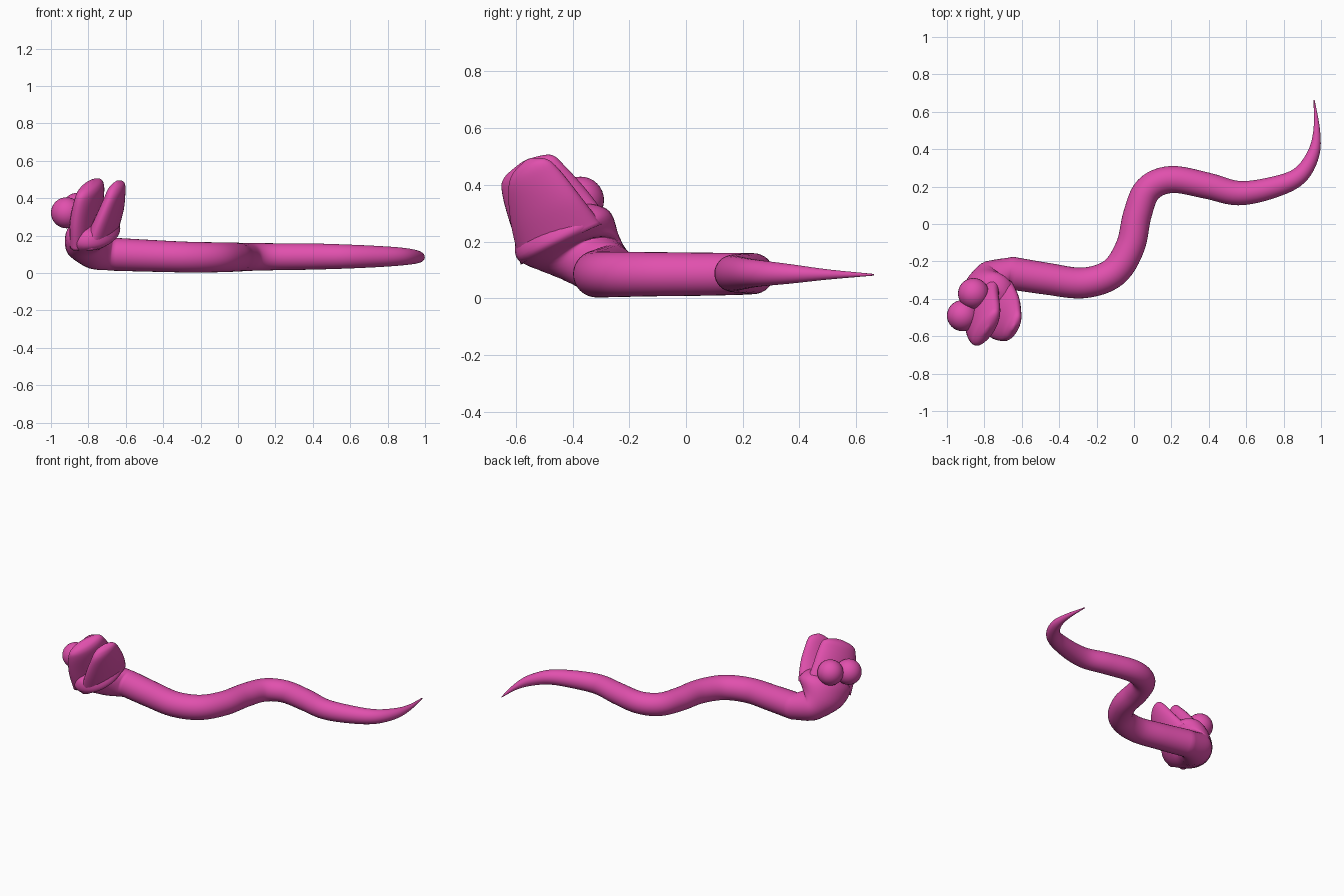
import bpy, bmesh, math
from mathutils import Vector

pink = bpy.data.materials.new("pink")
pink.diffuse_color = (0.75, 0.08, 0.42, 1)


def catmull(rows, steps):
    """Smoothly interpolate rows of numbers."""
    p = [rows[0]] + list(rows) + [rows[-1]]
    out = []
    for i in range(1, len(p) - 2):
        for s in range(steps):
            t = s / steps
            out.append([0.5 * (2 * b + (c - a) * t + (2 * a - 5 * b + 4 * c - d) * t * t
                               + (3 * b - a - 3 * c + d) * t ** 3)
                        for a, b, c, d in zip(p[i - 1], p[i], p[i + 1], p[i + 2])])
    return out + [list(rows[-1])]


def loft(name, rings, sides=32):
    """Skin elliptical rings; each row is centre, half axis a, half axis b."""
    bm = bmesh.new()
    loops = []
    for r in rings:
        c, a, b = Vector(r[0:3]), Vector(r[3:6]), Vector(r[6:9])
        loops.append([bm.verts.new(c + a * math.cos(2 * math.pi * k / sides)
                                   + b * math.sin(2 * math.pi * k / sides))
                      for k in range(sides)])
    for u, v in zip(loops, loops[1:]):
        for k in range(sides):
            j = (k + 1) % sides
            bm.faces.new((u[k], u[j], v[j], v[k]))
    bm.faces.new(loops[0])
    bm.faces.new(loops[-1])
    bmesh.ops.recalc_face_normals(bm, faces=bm.faces)
    for f in bm.faces:
        f.smooth = True
    me = bpy.data.meshes.new(name)
    bm.to_mesh(me)
    bm.free()
    me.materials.append(pink)
    ob = bpy.data.objects.new(name, me)
    bpy.context.collection.objects.link(ob)
    return ob


# body: winding path from tail tip to neck (x, y, z, radius)
path = [(0.963, 0.662, 0.083, 0.003), (0.977, 0.50, 0.084, 0.018), (0.957, 0.37, 0.086, 0.034),
        (0.88, 0.255, 0.088, 0.047), (0.74, 0.195, 0.088, 0.057), (0.56, 0.165, 0.088, 0.065),
        (0.39, 0.205, 0.088, 0.07), (0.2, 0.238, 0.087, 0.072), (0.075, 0.185, 0.086, 0.074),
        (0.018, 0.05, 0.085, 0.076), (-0.02, -0.12, 0.085, 0.078), (-0.11, -0.26, 0.084, 0.08),
        (-0.27, -0.315, 0.085, 0.082), (-0.47, -0.292, 0.092, 0.085), (-0.66, -0.262, 0.1, 0.088)]
pts = catmull(path, 6)
rings = []
for i, p in enumerate(pts):
    q0, q1 = pts[max(i - 1, 0)], pts[min(i + 1, len(pts) - 1)]
    t = (Vector(q1[:3]) - Vector(q0[:3])).normalized()
    side = t.cross(Vector((0, 0, 1))).normalized()
    rings.append([*p[:3], *(side * p[3]), *(side.cross(t) * p[3])])

# neck and back of the head, curling upward
head = [rings[-1],
        (-0.76, -0.31, 0.12, -0.02, 0.105, 0.04, 0.05, -0.03, 0.085),
        (-0.79, -0.37, 0.16, 0.04, 0.125, 0.07, 0.115, -0.05, 0.025),
        (-0.775, -0.43, 0.22, 0.075, 0.15, 0.08, 0.125, -0.06, -0.03),
        (-0.765, -0.47, 0.27, 0.06, 0.12, 0.06, 0.08, -0.045, -0.02),
        (-0.76, -0.48, 0.285, 0.03, 0.06, 0.03, 0.04, -0.02, -0.01)]
loft("body", rings[:-1] + catmull(head, 6))

# open mouth: two wide jaws
loft("upper_jaw", catmull([
    (-0.81, -0.42, 0.20, 0.07, 0.14, 0.08, 0.055, -0.03, -0.017),
    (-0.81, -0.48, 0.31, 0.07, 0.13, 0.065, 0.055, -0.03, -0.017),
    (-0.795, -0.54, 0.42, 0.065, 0.105, 0.05, 0.047, -0.026, -0.014),
    (-0.79, -0.56, 0.465, 0.05, 0.08, 0.04, 0.034, -0.018, -0.01),
    (-0.788, -0.568, 0.485, 0.01, 0.016, 0.008, 0.006, -0.003, -0.002)], 6))
loft("lower_jaw", catmull([
    (-0.735, -0.44, 0.19, 0.07, 0.14, 0.07, 0.065, -0.03, -0.01),
    (-0.69, -0.495, 0.31, 0.06, 0.12, 0.05, 0.052, -0.022, -0.01),
    (-0.66, -0.535, 0.415, 0.04, 0.09, 0.035, 0.042, -0.016, -0.005),
    (-0.65, -0.55, 0.465, 0.03, 0.06, 0.025, 0.03, -0.01, -0.003),
    (-0.648, -0.555, 0.49, 0.006, 0.012, 0.005, 0.006, -0.002, 0.0)], 6))

# bulging eyes
for name, loc in (("left_eye", (-0.917, -0.49, 0.322)), ("right_eye", (-0.858, -0.372, 0.346))):
    bpy.ops.mesh.primitive_uv_sphere_add(segments=32, ring_count=16, radius=0.083, location=loc)
    eye = bpy.context.object
    eye.name = name
    eye.data.materials.append(pink)
    bpy.ops.object.shade_smooth()
